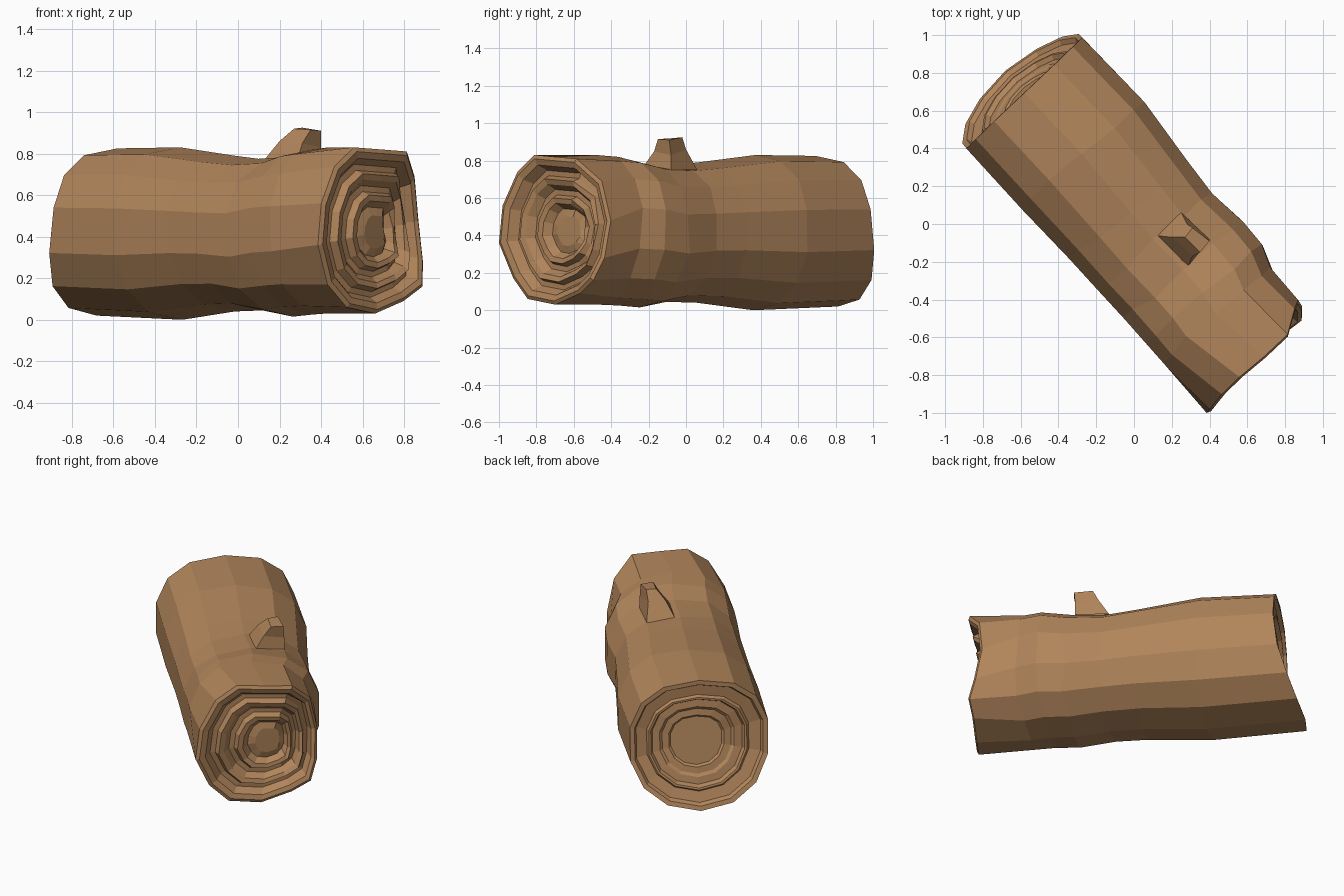
import bpy, bmesh, math, random
from mathutils import Vector

cube = bpy.data.objects.get("Cube")
if cube:
    bpy.data.objects.remove(cube)
random.seed(4)

SIDES = 14
AXIS = Vector((0.64, -0.768, 0))    # along the log, towards the front end
SIDE = Vector((0.768, 0.64, 0))     # across the log
UP = Vector((0, 0, 1))

wood = bpy.data.materials.new("brown_wood")
wood.use_nodes = True
wood.diffuse_color = (0.44, 0.235, 0.105, 1)
wood.node_tree.nodes["Principled BSDF"].inputs["Base Color"].default_value = wood.diffuse_color


def place(t, s, z):
    return AXIS * t + SIDE * s + UP * z


def finish(name, bm):
    bmesh.ops.recalc_face_normals(bm, faces=bm.faces)
    mesh = bpy.data.meshes.new(name)
    bm.to_mesh(mesh)
    bm.free()
    mesh.materials.append(wood)
    obj = bpy.data.objects.new(name, mesh)
    bpy.context.scene.collection.objects.link(obj)


def loft(name, loops, cap=False):
    bm = bmesh.new()
    rows = [[bm.verts.new(p) for p in loop] for loop in loops]
    for a, b in zip(rows, rows[1:]):
        for i in range(len(a)):
            j = (i + 1) % len(a)
            bm.faces.new((a[i], a[j], b[j], b[i]))
    if cap:
        bm.faces.new(rows[-1])
    finish(name, bm)


def outline(left, right, low, high):
    """Oval, a little squarer on top, as (s, z, cos, sin) for every side."""
    pts = []
    for i in range(SIDES):
        a = 2 * math.pi * (i + 0.5) / SIDES
        c, d = math.cos(a), math.sin(a)
        power = 0.82 if d > 0 else 0.92
        c2 = math.copysign(abs(c) ** power, c)
        d2 = math.copysign(abs(d) ** power, d)
        pts.append(((left + right) / 2 + c2 * (right - left) / 2,
                    (low + high) / 2 + d2 * (high - low) / 2, c, d))
    return pts


def back_t(c, d):
    # the lower lip of the back end sticks out
    return -0.905 - 0.03 * c - 0.155 * max(0, -d) * (1 - 0.25 * max(0, c))


# End rims as (t, s, z); the front one is broken back on its right
back_rim = [(back_t(c, d), s, z) for s, z, c, d in outline(-0.435, 0.43, 0.02, 0.825)]
front_rim = [(0.865, 0.41, 0.48), (0.89, 0.365, 0.69), (0.97, 0.25, 0.81),
             (0.98, 0.08, 0.82), (0.98, -0.09, 0.83), (0.99, -0.22, 0.74),
             (1.01, -0.32, 0.56), (1.015, -0.345, 0.36), (0.985, -0.26, 0.17),
             (0.985, -0.14, 0.06), (0.96, 0.06, 0.03), (0.945, 0.25, 0.09),
             (0.95, 0.365, 0.16), (0.905, 0.405, 0.28)]

# Bark: sections along the log as (t, left, right, low, high)
sections = [(-0.45, -0.415, 0.465, 0.0, 0.83), (-0.07, -0.39, 0.44, 0.04, 0.79),
            (0.14, -0.38, 0.43, 0.045, 0.775), (0.36, -0.37, 0.46, 0.015, 0.785),
            (0.52, -0.365, 0.46, 0.025, 0.82), (0.65, -0.36, 0.415, 0.03, 0.83)]
loops = [[place(*p) for p in back_rim]]
for t, *box in sections:
    loops.append([place(t + random.uniform(-0.02, 0.02), s, z)
                  for s, z, c, d in outline(*box)])
loops.append([place(*p) for p in front_rim])
loft("log_bark", loops)


def end_rings(name, rim, steps, centre, sign, chip=0):
    """Concentric ridged growth rings, (scale, depth) from the rim inwards."""
    loops = []
    for k, depth in steps:
        loop = []
        for t, s, z in rim:
            sink = depth
            if k < 0.85 and s > 0.3:
                sink += chip * random.uniform(0, 1)
            inner = Vector(centre).lerp(Vector((t, s, z)), k)
            loop.append(place(inner.x - sign * sink, inner.y, inner.z))
        loops.append(loop)
    loft(name, loops, cap=True)


end_rings("front_growth_rings", front_rim,
          [(1, 0), (0.95, -0.01), (0.87, 0), (0.8, 0.05), (0.73, 0.05), (0.69, 0.01),
           (0.62, 0.02), (0.55, 0.06), (0.48, 0.06), (0.44, 0.025), (0.37, 0.03),
           (0.3, 0.07), (0.2, 0.06)], (0.97, 0.12, 0.42), 1, 0.03)
end_rings("back_growth_rings", back_rim,
          [(1, 0), (0.93, 0), (0.9, 0.025), (0.74, 0.03), (0.71, 0.015), (0.68, 0.015),
           (0.65, 0.04), (0.54, 0.035), (0.5, 0.045), (0.4, 0.04), (0.37, 0.05)],
          (-0.93, 0.02, 0.42), -1)

# Broken branch stub leaning out of the top
base = [(0.11, -0.06, 0.75), (0.25, 0.06, 0.75), (0.40, -0.08, 0.75), (0.28, -0.24, 0.75)]
knee = [(0.2, -0.07, 0.86), (0.28, 0.0, 0.86), (0.40, -0.08, 0.83), (0.31, -0.17, 0.85)]
tip = [(0.27, -0.07, 0.92), (0.31, -0.02, 0.925), (0.40, -0.09, 0.91), (0.35, -0.15, 0.915)]
loft("branch_stub", [base, knee, tip], cap=True)
